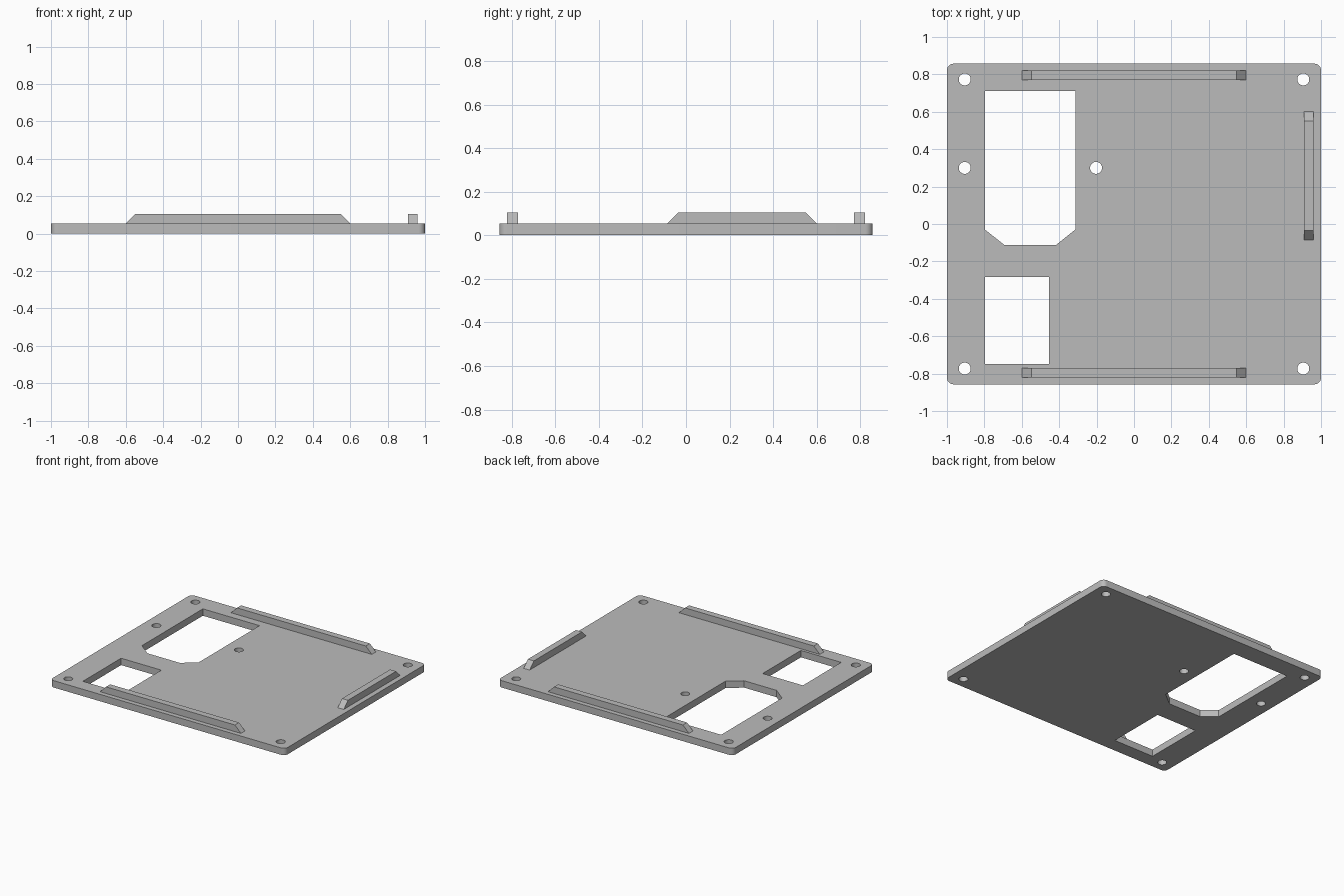
import bpy, bmesh
from math import sin, cos, pi, radians

cube = bpy.data.objects.get("Cube")
if cube:
    bpy.data.objects.remove(cube, do_unlink=True)

HALF_X, HALF_Y = 1.0, 0.857
THICK, RAIL_TOP = 0.053, 0.104

grey = bpy.data.materials.new("plain grey")
grey.use_nodes = True
colour = (0.5, 0.5, 0.5, 1)
grey.diffuse_color = colour
grey.node_tree.nodes["Principled BSDF"].inputs["Base Color"].default_value = colour


def arc(cx, cy, r, start, end, steps):
    angles = [start + (end - start) * i / steps for i in range(steps + 1)]
    return [(cx + r * cos(a), cy + r * sin(a)) for a in angles]


def rounded_rect(hx, hy, r):
    points = []
    for i, (sx, sy) in enumerate([(1, 1), (-1, 1), (-1, -1), (1, -1)]):
        points += arc(sx * (hx - r), sy * (hy - r), r, i * pi / 2, (i + 1) * pi / 2, 8)
    return points


def plate(name, loops, height):
    """Extruded flat shape; every loop after the first is a hole."""
    curve = bpy.data.curves.new(name, 'CURVE')
    curve.dimensions = '2D'
    curve.fill_mode = 'BOTH'
    curve.extrude = height / 2
    for loop in loops:
        spline = curve.splines.new('POLY')
        spline.points.add(len(loop) - 1)
        for point, (x, y) in zip(spline.points, loop):
            point.co = (x, y, height / 2, 1)
        spline.use_cyclic_u = True
    obj = bpy.data.objects.new(name, curve)
    obj.location.z = height / 2
    bpy.context.collection.objects.link(obj)
    bpy.ops.object.select_all(action='DESELECT')
    obj.select_set(True)
    bpy.context.view_layer.objects.active = obj
    bpy.ops.object.convert(target='MESH')
    obj = bpy.context.object
    obj.name = name
    # Weld caps to walls and seat the underside on the ground
    bm = bmesh.new()
    bm.from_mesh(obj.data)
    bmesh.ops.remove_doubles(bm, verts=bm.verts, dist=0.0001)
    bmesh.ops.recalc_face_normals(bm, faces=bm.faces)
    low = min(v.co.z for v in bm.verts)
    for v in bm.verts:
        v.co.z -= low
    bm.to_mesh(obj.data)
    bm.free()
    obj.location.z = 0
    obj.data.materials.clear()
    obj.data.materials.append(grey)
    bpy.ops.object.shade_smooth_by_angle(angle=radians(30))
    return obj


def rail(name, start, end, low, high, along_x):
    """Bar with sloped ends, standing on the plate."""
    ramp = RAIL_TOP - THICK
    profile = [(start, THICK), (end, THICK), (end - ramp, RAIL_TOP), (start + ramp, RAIL_TOP)]
    bm = bmesh.new()
    sides = []
    for w in (low, high):
        sides.append([bm.verts.new((u, w, z) if along_x else (w, u, z)) for u, z in profile])
    bm.faces.new(sides[0])
    bm.faces.new(sides[1][::-1])
    for i in range(4):
        j = (i + 1) % 4
        bm.faces.new((sides[0][i], sides[1][i], sides[1][j], sides[0][j]))
    bmesh.ops.recalc_face_normals(bm, faces=bm.faces)
    mesh = bpy.data.meshes.new(name)
    bm.to_mesh(mesh)
    bm.free()
    mesh.materials.append(grey)
    bpy.context.collection.objects.link(bpy.data.objects.new(name, mesh))


# Base plate with two windows and six screw holes
large_window = [(-0.797, 0.711), (-0.797, -0.03), (-0.693, -0.112),
                (-0.417, -0.112), (-0.314, -0.03), (-0.314, 0.711)]
small_window = [(-0.797, -0.284), (-0.797, -0.749), (-0.454, -0.749), (-0.454, -0.284)]
holes = [(sx * 0.905, sy * 0.773) for sx in (-1, 1) for sy in (-1, 1)]
holes += [(-0.905, 0.3), (-0.203, 0.3)]
screw_holes = [arc(x, y, 0.032, 0, 2 * pi, 32)[:-1] for x, y in holes]
plate("base_plate", [rounded_rect(HALF_X, HALF_Y, 0.035), large_window, small_window] + screw_holes, THICK)

# Locating rails along three edges
rail("front_rail", -0.6, 0.6, -0.821, -0.771, True)
rail("back_rail", -0.6, 0.6, 0.771, 0.821, True)
rail("left_rail", -0.086, 0.602, 0.91, 0.961, False)
